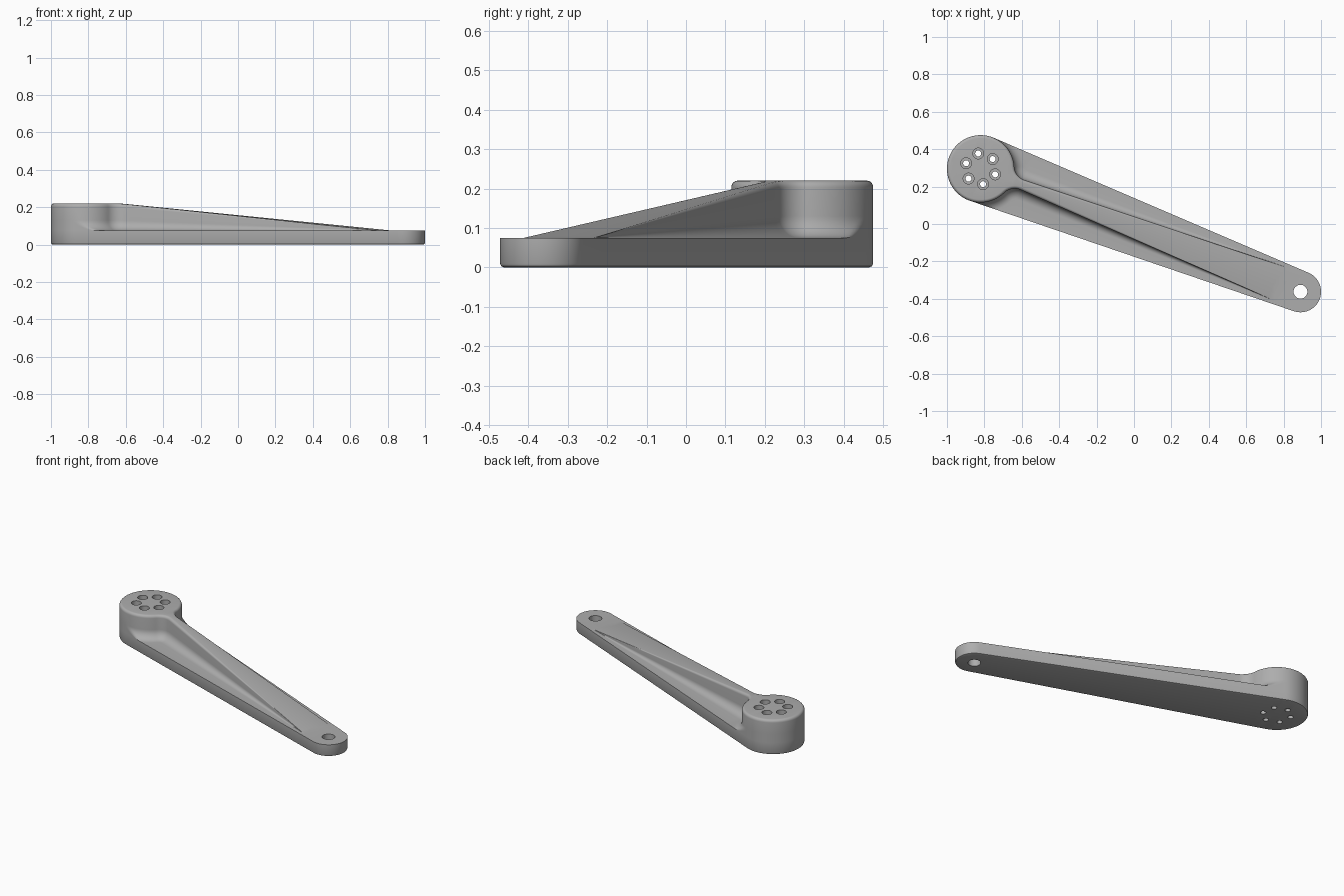
import bpy, bmesh, math
from mathutils import Matrix, Vector

if "Cube" in bpy.data.objects:
    bpy.data.objects.remove(bpy.data.objects["Cube"])

BOSS, TIP = Vector((-0.82, 0.295)), Vector((0.89, -0.362))
R, S = 0.18, 0.11                  # boss and tip radii
FLOOR, TOP = 0.075, 0.22
SLOPE_START, SLOPE_END = 0.2, 1.72
AXIS = TIP - BOSS
LENGTH = AXIS.length
ALPHA = math.asin((R - S) / LENGTH)
PLACE = Matrix.Translation((BOSS.x, BOSS.y, 0)) @ Matrix.Rotation(math.atan2(AXIS.y, AXIS.x), 4, 'Z')

metal = bpy.data.materials.new("grey_metal")
metal.use_nodes = True
metal.diffuse_color = (0.42, 0.42, 0.42, 1)
metal.node_tree.nodes["Principled BSDF"].inputs["Base Color"].default_value = metal.diffuse_color


def half_width(u):
    """Half width of the tapered outline at distance u along the arm."""
    if u < R * math.sin(ALPHA):
        return math.sqrt(max(0, R * R - u * u))
    if u < LENGTH + S * math.sin(ALPHA):
        return (R - u * math.sin(ALPHA)) / math.cos(ALPHA)
    return math.sqrt(max(0, S * S - (u - LENGTH) ** 2))


def ridge_height(u):
    t = (u - SLOPE_START) / (SLOPE_END - SLOPE_START)
    return TOP + (FLOOR - TOP) * min(1, max(0, t))


def plan_contour():
    """Half contour of the raised part: boss, neck, widening rib, tip. Gives point and normal."""
    pts = []
    neck, rib = 0.08, 0.028
    cv = rib + neck
    cu = math.sqrt((R + neck) ** 2 - cv ** 2)
    join = math.atan2(cv, cu)
    for i in range(49):
        a = math.pi + (join - math.pi) * i / 48
        n = Vector((math.cos(a), math.sin(a)))
        pts.append((n * R, n))
    for i in range(1, 13):
        a = math.pi + join + (math.pi / 2 - join) * i / 12
        n = Vector((math.cos(a), math.sin(a)))
        pts.append((Vector((cu, cv)) + n * neck, -n))
    for i in range(1, 41):
        t = i / 40
        pts.append((Vector((cu + (SLOPE_END - cu) * t, rib + (0.095 - rib) * t)), Vector((0, 1))))
    for i in range(17):
        a = (math.pi / 2 - ALPHA) * (1 - i / 16)
        n = Vector((math.cos(a), math.sin(a)))
        pts.append((Vector((LENGTH, 0)) + n * S, n))
    return pts


def wall_profile():
    """Offset and height fraction: rounded top edge, wall, fillet at the foot."""
    prof = []
    for i in range(6):
        a = math.pi / 2 * (1 - i / 5)
        prof.append((0.016 * (math.cos(a) - 1), 0.88 + 0.12 * math.sin(a)))
    for i in range(9):
        a = math.pi / 2 * i / 8
        prof.append((0.055 * (1 - math.cos(a)), 0.38 * (1 - math.sin(a))))
    return prof


def build_arm():
    bm = bmesh.new()
    rows = []
    for p, n in plan_contour():
        rise = ridge_height(p.x) - FLOOR
        scale = rise / (TOP - FLOOR)
        row = []
        for off, g in wall_profile():
            if off > 0 and n.x <= 0 and p.x <= 0:
                off = 0
            q = p + n * off * scale
            row.append((q.x, min(max(q.y, 0), half_width(q.x)), FLOOR + rise * g))
        row.insert(0, (row[0][0], 0, row[0][2]))
        # side wall and softened bottom edge
        u = row[-1][0]
        edge = Vector((u, half_width(u)))
        core = Vector((min(max(u, 0), LENGTH), 0))
        inner = edge + (core - edge).normalized() * 0.01
        mid = edge + (core - edge).normalized() * 0.003
        row += [(edge.x, edge.y, FLOOR), (edge.x, edge.y, 0.01), (mid.x, mid.y, 0.003),
                (inner.x, inner.y, 0), (inner.x, 0, 0)]
        rows.append([bm.verts.new(c) for c in row])
    for a, b in zip(rows, rows[1:]):
        for i in range(len(a) - 1):
            bm.faces.new((a[i], a[i + 1], b[i + 1], b[i]))
    bmesh.ops.remove_doubles(bm, verts=bm.verts, dist=1e-5)
    # other half
    dup = bmesh.ops.duplicate(bm, geom=bm.verts[:] + bm.edges[:] + bm.faces[:])["geom"]
    for v in dup:
        if isinstance(v, bmesh.types.BMVert):
            v.co.y = -v.co.y
    bmesh.ops.remove_doubles(bm, verts=bm.verts, dist=1e-5)
    bmesh.ops.dissolve_degenerate(bm, dist=1e-6, edges=bm.edges)
    bmesh.ops.recalc_face_normals(bm, faces=bm.faces)
    bm.transform(PLACE)
    mesh = bpy.data.meshes.new("crank_arm")
    bm.to_mesh(mesh)
    bm.free()
    mesh.materials.append(metal)
    obj = bpy.data.objects.new("crank_arm", mesh)
    bpy.context.collection.objects.link(obj)
    return obj


def drill(obj, u, v, radius, z0):
    """Cut a vertical round hole from z0 upward."""
    p = PLACE @ Vector((u, v, 0))
    bpy.ops.mesh.primitive_cylinder_add(vertices=32, radius=radius, depth=0.4 - z0,
                                        location=(p.x, p.y, (0.4 + z0) / 2))
    cutter = bpy.context.object
    cutter.name = "hole_cutter"
    cutter.hide_render = True
    cutter.data.materials.append(metal)
    mod = obj.modifiers.new("hole", 'BOOLEAN')
    mod.operation, mod.solver, mod.object = 'DIFFERENCE', 'EXACT', cutter
    bpy.ops.object.select_all(action='DESELECT')
    bpy.context.view_layer.objects.active = obj
    obj.select_set(True)
    bpy.ops.object.modifier_apply(modifier=mod.name)
    bpy.data.objects.remove(cutter)


arm = build_arm()

# stepped bolt holes in the boss and the hole at the tip
for k in range(6):
    a = math.radians(60 * k)
    u, v = 0.083 * math.cos(a), 0.083 * math.sin(a)
    drill(arm, u, v, 0.029, 0.1)
    drill(arm, u, v, 0.016, -0.1)
drill(arm, LENGTH, 0, 0.037, -0.1)

bpy.context.view_layer.objects.active = arm
arm.select_set(True)
bpy.ops.object.shade_smooth_by_angle(angle=math.radians(35))
